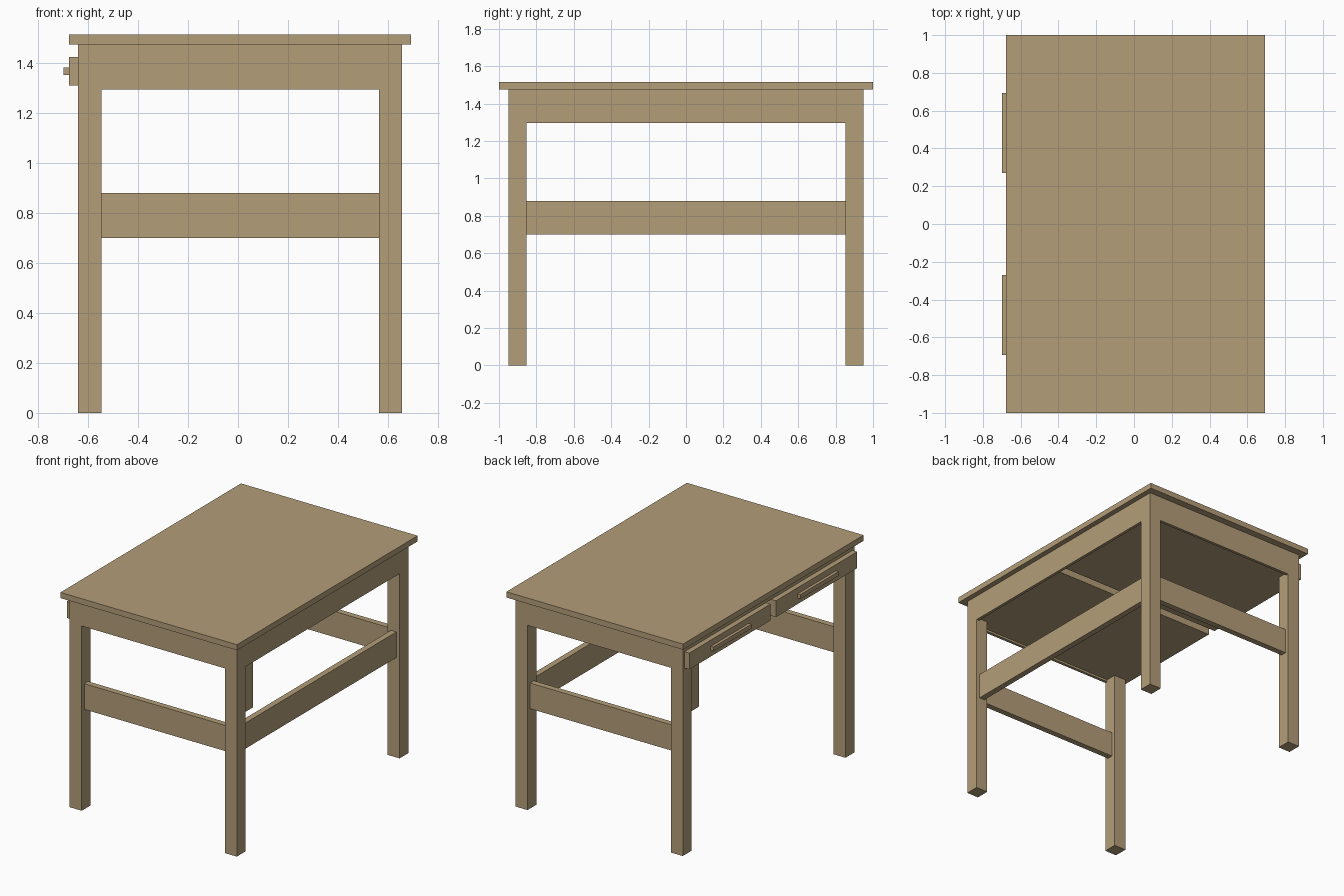
import bpy
import bmesh
from mathutils import Vector

if "Cube" in bpy.data.objects:
    bpy.data.objects.remove(bpy.data.objects["Cube"])


def box(name, x, y, z):
    """Axis-aligned box from (min, max) ranges."""
    bm = bmesh.new()
    bmesh.ops.create_cube(bm, size=1)
    for v in bm.verts:
        v.co = Vector(r[0] if c < 0 else r[1] for c, r in zip(v.co, (x, y, z)))
    mesh = bpy.data.meshes.new(name)
    bm.to_mesh(mesh)
    bm.free()
    obj = bpy.data.objects.new(name, mesh)
    bpy.context.collection.objects.link(obj)
    mesh.materials.append(wood)
    return obj


def span(sign, a, b):
    """Range mirrored to the given side."""
    return tuple(sorted((sign * a, sign * b)))


wood = bpy.data.materials.new("wood")
wood.diffuse_color = (0.45, 0.34, 0.19, 1)
wood.use_nodes = True
wood.node_tree.nodes["Principled BSDF"].inputs["Base Color"].default_value = wood.diffuse_color

# Table top
box("table_top", (-0.677, 0.693), (-1, 1), (1.475, 1.515))

LEFT, RIGHT = (-0.64, -0.547), (0.564, 0.656)
APRON, STRETCHER = (1.295, 1.475), (0.70, 0.88)

for s, end in ((-1, "front"), (1, "back")):
    # Legs
    for xr, side in ((LEFT, "left"), (RIGHT, "right")):
        box(f"{end}_{side}_leg", xr, span(s, 0.853, 0.95), (0, 1.475))
    # End aprons flush with the legs, stretchers set in
    box(f"{end}_apron", (LEFT[1], RIGHT[0]), span(s, 0.93, 0.95), APRON)
    box(f"{end}_stretcher", (LEFT[1], RIGHT[0]), span(s, 0.88, 0.922), STRETCHER)
    # Drawers with bar handles on the left side
    box(f"{end}_drawer_body", (-0.64, 0.636), span(s, 0.03, 0.93), (1.31, 1.425))
    box(f"{end}_drawer_front", (-0.677, -0.64), span(s, 0.03, 0.93), (1.31, 1.425))
    box(f"{end}_drawer_handle", (-0.698, -0.677), span(s, 0.27, 0.693), (1.352, 1.382))

# Long side: full apron and stretcher on the right, top rail above the drawers
box("right_apron", (0.636, 0.656), (-0.853, 0.853), APRON)
box("right_stretcher", (0.589, 0.631), (-0.853, 0.853), STRETCHER)
box("drawer_top_rail", (-0.64, -0.62), (-0.853, 0.853), (1.425, 1.475))
